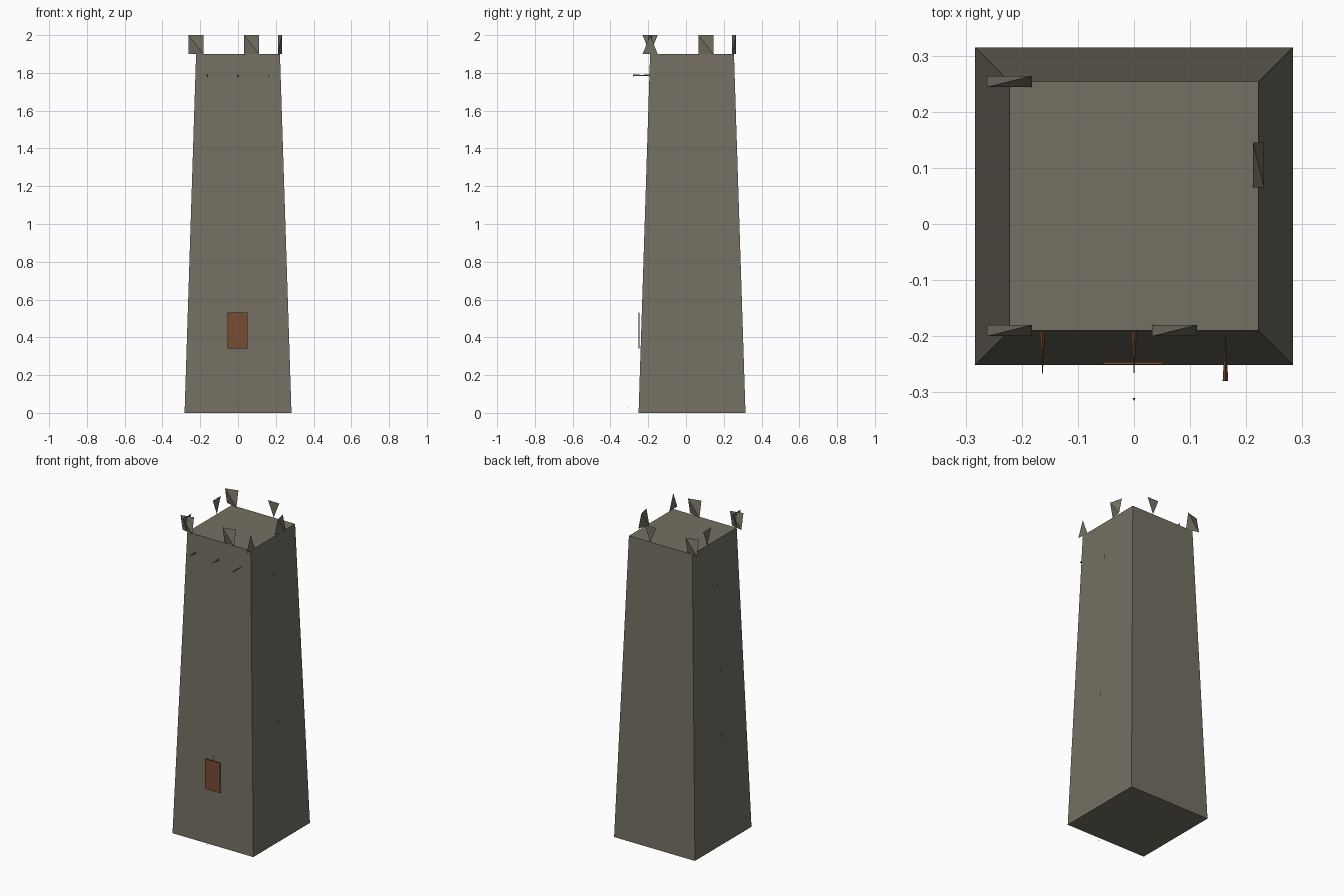
import bpy, bmesh, math
from mathutils import Matrix, Vector

cube = bpy.data.objects.get("Cube")
if cube:
    bpy.data.objects.remove(cube, do_unlink=True)


def material(name, rgb):
    m = bpy.data.materials.new(name)
    m.use_nodes = True
    m.diffuse_color = (*rgb, 1)
    m.node_tree.nodes["Principled BSDF"].inputs["Base Color"].default_value = (*rgb, 1)
    return m


STONE = material("grey_stone", (0.175, 0.16, 0.125))
WOOD = material("brown_wood", (0.185, 0.075, 0.035))
MID_Y = 0.032
BASE, TOP, ROOF = 0.283, 0.222, 1.9


def finish(name, bm, mat):
    bmesh.ops.recalc_face_normals(bm, faces=bm.faces)
    mesh = bpy.data.meshes.new(name)
    bm.to_mesh(mesh)
    bm.free()
    mesh.materials.append(mat)
    ob = bpy.data.objects.new(name, mesh)
    bpy.context.collection.objects.link(ob)
    return ob


def hull(name, points, mat, place=Matrix()):
    """Triangle from three points, tetrahedron from four."""
    bm = bmesh.new()
    v = [bm.verts.new(place @ Vector(p)) for p in points]
    bm.faces.new(v[:3])
    if len(v) == 4:
        for i in range(3):
            bm.faces.new((v[i], v[(i + 1) % 3], v[3]))
    return finish(name, bm, mat)


def at(x, y, z, turn=0):
    return Matrix.Translation((x, y, z)) @ Matrix.Rotation(math.radians(turn), 4, "Z")


def wall_x(z):
    return BASE + (TOP - BASE) * z / ROOF


# Tapered tower body
bm = bmesh.new()
bmesh.ops.create_cube(bm, size=2)
for v in bm.verts:
    half = TOP if v.co.z > 0 else BASE
    v.co = (v.co.x * half, v.co.y * half + MID_Y, ROOF if v.co.z > 0 else 0)
finish("tower_body", bm, STONE)

# Broken battlements: wedge blocks, and thin triangular shards
W, T, H = 0.04, 0.01, 0.1
wedge = [(-W, -T, H), (W, T, H), (-W, T, 0), (W, -T, 0)]
shard_down = [(-W, 0, H), (W, 0, H), (0, 0, 0)]
shard_up = [(-W, 0, 0), (W, 0, 0), (0, 0, H)]
front, back, mid = MID_Y - TOP, MID_Y + TOP, 0.105
battlements = [
    ("front_right_block", wedge, -TOP, front, 0),
    ("front_block", wedge, 0.072, front, 0),
    ("back_right_block", wedge, -TOP, back, 0),
    ("left_block", wedge, TOP, mid, 90),
    ("front_right_shard", shard_down, -TOP, front, 90),
    ("front_left_shard", shard_up, TOP, front, 90),
    ("right_shard", shard_down, -TOP, mid, 90),
    ("back_shard", shard_down, 0.072, back, 0),
]
for name, shape, x, y, turn in battlements:
    hull(name, shape, STONE, at(x, y, ROOF, turn))

# Pointed beams under the front battlements
S = 0.005
for name, x, tip, butt in [("right_beam", -0.163, -0.273, -0.192),
                           ("middle_beam", 0, -0.273, -0.192),
                           ("left_beam", 0.163, -0.192, -0.28)]:
    hull(name, [(-S, butt, -S), (S, butt, -S), (0, butt, S), (0, tip, 0)],
         WOOD, at(x, 0, 1.787))

# Door panel standing just proud of the wall
bm = bmesh.new()
bmesh.ops.create_cube(bm, size=1)
bmesh.ops.transform(bm, verts=bm.verts,
                    matrix=Matrix.Translation((-0.002, -0.248, 0.437))
                    @ Matrix.Diagonal((0.105, 0.005, 0.19, 1)))
finish("door", bm, WOOD)
hull("door_arch", [(-0.003, -0.242, 0.53), (0.003, -0.242, 0.53), (0, -0.238, 0.6)], STONE)

# Narrow window slivers on the side walls
for i, (side, z, h) in enumerate([(1, 1.63, 0.09), (1, 0.71, 0.11),
                                  (-1, 1.59, 0.08), (-1, 1.06, 0.08), (-1, 0.64, 0.1)]):
    x = side * (wall_x(z) + 0.004)
    hull(f"window_sliver_{i + 1}",
         [(0, -0.008, h / 2), (0, 0.006, h / 2), (0, 0.006, -h / 2)],
         STONE, at(x, 0.022, z))

# Small step chip in front of the door
hull("step_chip", [(-S / 2, 0, 0), (S / 2, 0, 0), (0, -S, 0), (0, 0, S)],
     STONE, at(0, -0.31, 0.025))
